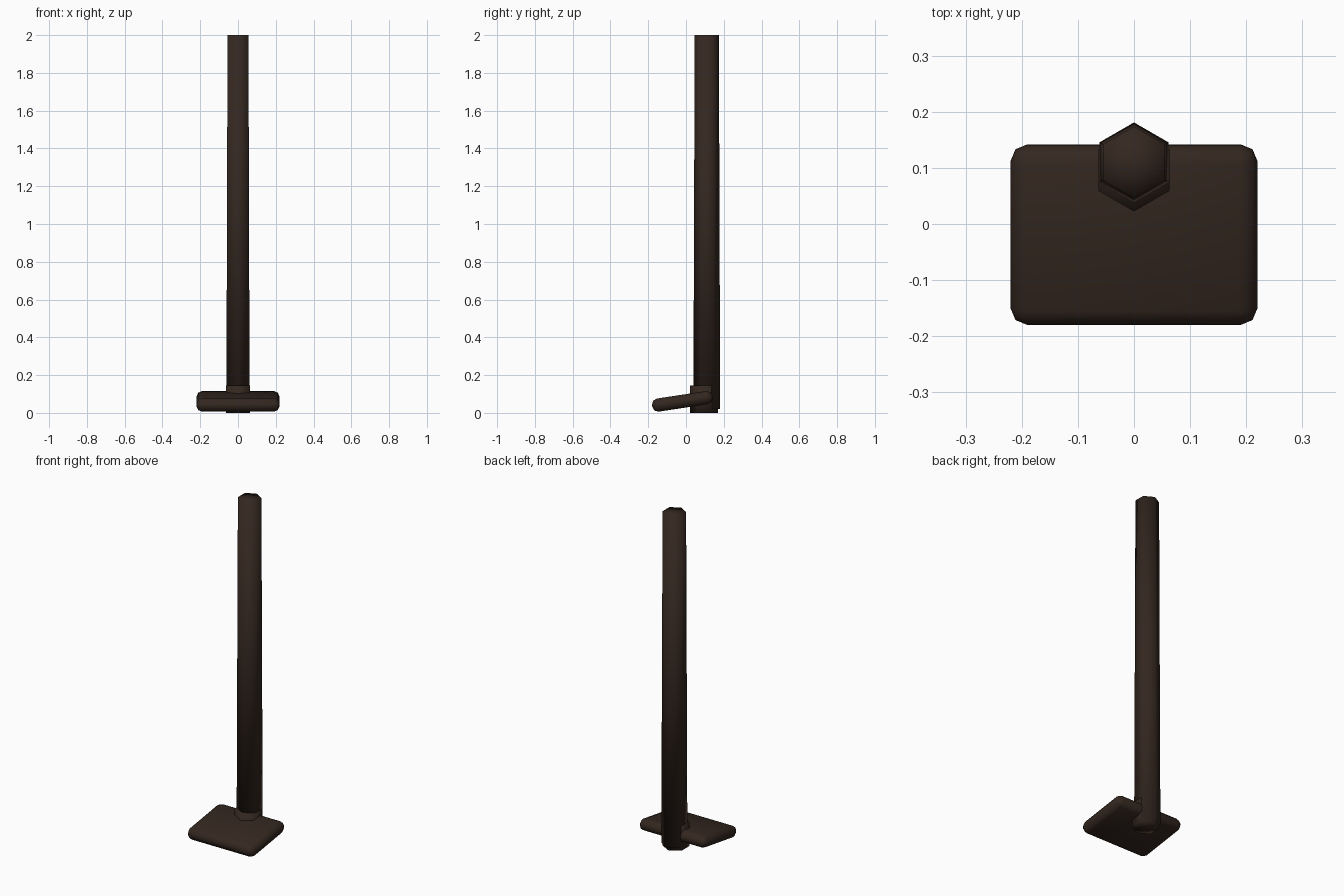
import bpy, math

if "Cube" in bpy.data.objects:
    bpy.data.objects.remove(bpy.data.objects["Cube"])

mat = bpy.data.materials.new("dark_wood")
mat.diffuse_color = (0.034, 0.02, 0.014, 1)
mat.use_nodes = True
mat.node_tree.nodes["Principled BSDF"].inputs["Base Color"].default_value = mat.diffuse_color


def finish(obj, name):
    obj.name = name
    obj.data.materials.append(mat)
    bpy.ops.object.shade_smooth()
    return obj


def hex_post(name, y, z0, z1, r0, r1):
    # six-sided tapered post, with corners facing front and back
    bpy.ops.mesh.primitive_cone_add(vertices=6, radius1=r0, radius2=r1, depth=z1 - z0,
                                    end_fill_type='TRIFAN', location=(0, y, (z0 + z1) / 2))
    return finish(bpy.context.object, name)


# Long handle
hex_post("handle", 0.11, 0.02, 2.0, 0.071, 0.064)

# Socket collar joining handle and head
hex_post("collar", 0.096, 0.0, 0.145, 0.0735, 0.0735)

# Tilted flat head with rounded edges
bpy.ops.mesh.primitive_cube_add(size=1, location=(0, -0.019, 0.061))
head = bpy.context.object
head.scale = (0.44, 0.324, 0.07)
bpy.ops.object.transform_apply(location=False, rotation=False, scale=True)
head.rotation_euler.x = math.radians(8.6)
bevel = head.modifiers.new("rounded_edges", 'BEVEL')
bevel.width = 0.03
bevel.segments = 2
finish(head, "head")
